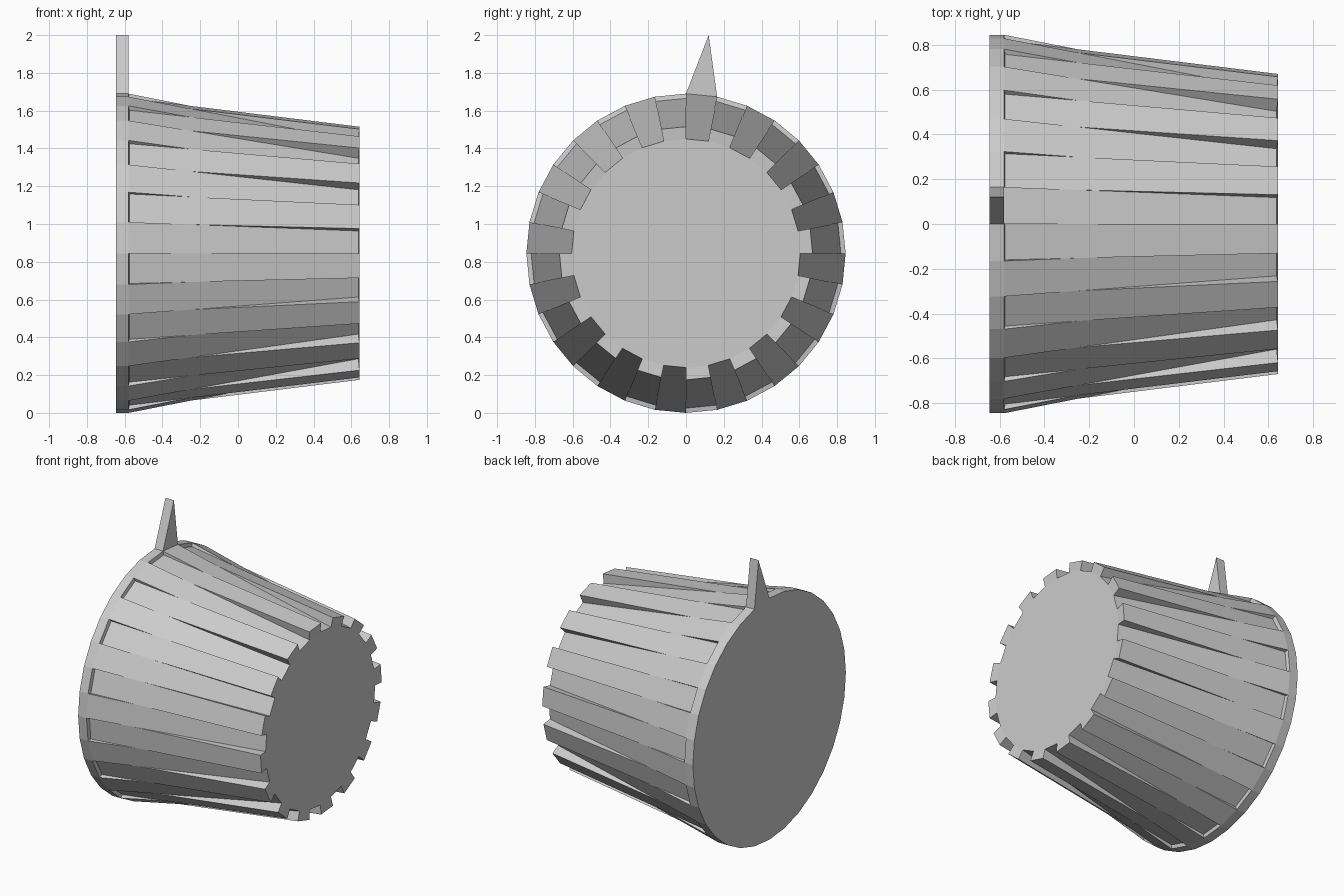
import bpy, bmesh, math

if "Cube" in bpy.data.objects:
    bpy.data.objects.remove(bpy.data.objects["Cube"])

N = 32            # sides round the knob
CZ = 0.845        # height of the turning axis
R = 0.845
X0, X1 = -0.645, -0.58


def pt(x, r, i):
    a = 2 * math.pi * i / N          # clockwise from top, seen from +x
    return (x, r * math.sin(a), CZ + r * math.cos(a))


def finish(name, polys):
    bm = bmesh.new()
    for poly in polys:
        bm.faces.new([bm.verts.new(p) for p in poly])
    bmesh.ops.remove_doubles(bm, verts=bm.verts, dist=1e-4)
    bmesh.ops.recalc_face_normals(bm, faces=bm.faces)
    mesh = bpy.data.meshes.new(name)
    bm.to_mesh(mesh)
    bm.free()
    obj = bpy.data.objects.new(name, mesh)
    bpy.context.collection.objects.link(obj)
    return obj


# Two alternating slat slopes, as (x, radius) from rim to end
STEEP = [(X1, R), (0.637, 0.605)]
SHALLOW = [(-0.575, 0.82), (0.643, 0.67)]


def line(s):
    k = (s[1][1] - s[0][1]) / (s[1][0] - s[0][0])
    return k, s[0][1] - k * s[0][0]


(ka, ca), (kb, cb) = line(STEEP), line(SHALLOW)
xc = (cb - ca) / (ka - kb)
CROSS = (xc, ka * xc + ca)           # where the two slopes meet


def strip(prof, i):
    return [pt(*p, i) for p in prof] + [pt(*p, i + 1) for p in reversed(prof)]


# Knob: back disc, rim band, slats, slat side walls and end cap
polys = [[pt(X0, R, i) for i in range(N)],
         [pt(*STEEP[1], i) for i in range(N)]]
for i in range(N):
    polys.append(strip([(X0, R), (X1, R)], i))
    if i % 2 == 0:
        polys.append(strip([STEEP[0], CROSS, STEEP[1]], i))
    else:
        polys.append(strip([STEEP[0], SHALLOW[0]], i))
        polys.append(strip([SHALLOW[0], CROSS, SHALLOW[1]], i))
        polys.append(strip([SHALLOW[1], STEEP[1]], i))
    polys.append([pt(*p, i) for p in (STEEP[0], SHALLOW[0], CROSS)])
    polys.append([pt(*p, i) for p in (CROSS, STEEP[1], SHALLOW[1])])
finish("knob", polys)

# Pointer: thin triangular wedge standing on the rim
back, front = [[pt(x, R, 0), pt(x, R, 1), (x, 0.12, 2.0)] for x in (X0, X1)]
sides = [[back[j], back[(j + 1) % 3], front[(j + 1) % 3], front[j]] for j in range(3)]
finish("pointer", [back, front] + sides)
